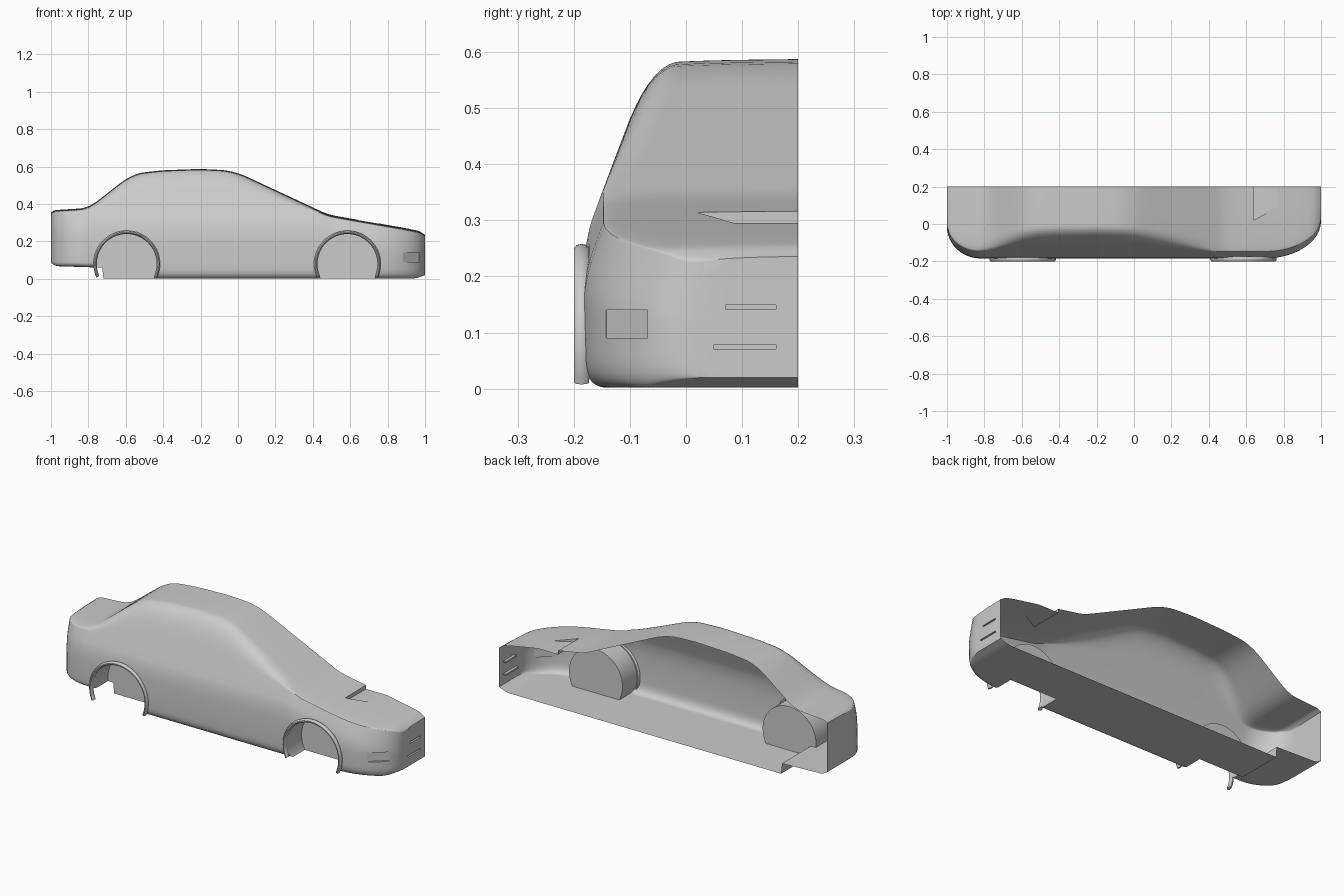
import bpy, bmesh, math
from mathutils import Matrix

if "Cube" in bpy.data.objects:
    bpy.data.objects.remove(bpy.data.objects["Cube"])

# Centreline profiles (x, z): top silhouette and underside
TOP = [(-1, .355), (-.98, .368), (-.82, .378), (-.77, .402), (-.6, .535), (-.53, .567), (-.4, .581),
       (-.2, .588), (-.06, .581), (.02, .559), (.48, .345), (.55, .332), (.9, .271), (.97, .256), (1, .235)]
BOTTOM = [(-1, .085), (-.97, .068), (-.725, .06), (-.72, .002), (.95, .002), (1, .02)]


def interp(table, x):
    x = max(table[0][0], min(table[-1][0], x))
    for (x0, z0), (x1, z1) in zip(table, table[1:]):
        if x <= x1:
            return z0 + (z1 - z0) * (x - x0) / (x1 - x0)


def top_z(x):
    s = .025 if abs(x) < .95 else .004
    return sum(interp(TOP, x + k * s) for k in (-1, -.5, 0, .5, 1)) / 5


def half_width(x):
    if x > .7:
        return .385 - .2 * (1 - math.sqrt(max(0, 1 - ((x - .7) / .3) ** 2)))
    if x < -.82:
        return .385 - .17 * (1 - math.sqrt(max(0, 1 - ((-.82 - x) / .18) ** 2)))
    return .385


def chaikin(pts, n=3):
    for _ in range(n):
        out = [pts[0]]
        for a, b in zip(pts, pts[1:]):
            out.append((a[0] * .75 + b[0] * .25, a[1] * .75 + b[1] * .25))
            out.append((a[0] * .25 + b[0] * .75, a[1] * .25 + b[1] * .75))
        pts = out + [pts[-1]]
    return pts


def section(x):
    zt, zb, k = top_z(x), interp(BOTTOM, x), half_width(x) / .385
    zs = min(.35, zt - .015)
    r = .35 - .37 * (zt - zs)
    ctrl = [(0, zt), (.6 * r, zt - .002), (r, zt - .007), (.35, zs), (.382, zs - .09),
            (.385, .11), (.38, zb), (.3, zb), (0, zb)]
    return [(x, .2 - d * k, z) for d, z in chaikin(ctrl)]


def make_object(name, bm):
    bmesh.ops.recalc_face_normals(bm, faces=bm.faces)
    me = bpy.data.meshes.new(name)
    bm.to_mesh(me)
    bm.free()
    ob = bpy.data.objects.new(name, me)
    bpy.context.collection.objects.link(ob)
    return ob


def loft(name, rings):
    bm = bmesh.new()
    vs = [[bm.verts.new(p) for p in r] for r in rings]
    n = len(vs[0])
    for a, b in zip(vs, vs[1:]):
        for i in range(n):
            j = (i + 1) % n
            bm.faces.new((a[i], a[j], b[j], b[i]))
    bm.faces.new(vs[0])
    bm.faces.new(vs[-1][::-1])
    return make_object(name, bm)


def box(name, centre, size, turn=0):
    bm = bmesh.new()
    m = Matrix.Translation(centre) @ Matrix.Rotation(turn, 4, 'Z') @ Matrix.Diagonal((*size, 1))
    bmesh.ops.create_cube(bm, size=1, matrix=m)
    return make_object(name, bm)


def smooth(ob, angle=35):
    bpy.ops.object.select_all(action='DESELECT')
    ob.select_set(True)
    bpy.context.view_layer.objects.active = ob
    bpy.ops.object.shade_smooth_by_angle(angle=math.radians(angle))


# Half body, lofted as a closed solid with denser stations at the rounded ends
ends = [math.sin(math.pi / 2 * i / 12) for i in range(13)]
xs = {round(-.82 + 1.52 * i / 50, 4) for i in range(51)} | {-.725, -.72}
xs |= {round(.7 + .3 * s, 4) for s in ends} | {round(-.82 - .18 * s, 4) for s in ends}
body = loft("body_shell", [section(x) for x in sorted(xs)])

# Cutters: wheel wells, corner lamp, front slots, hood recess
ARCHES = [("rear", -.595), ("front", .585)]
ARCH_Z, ARCH_R = .08, .163
cutters = []
for tag, x in ARCHES:
    bm = bmesh.new()
    m = Matrix.Translation((x, -.175, ARCH_Z)) @ Matrix.Rotation(math.pi / 2, 4, 'X')
    bmesh.ops.create_cone(bm, cap_ends=True, segments=64, radius1=ARCH_R, radius2=ARCH_R, depth=.25, matrix=m)
    cutters.append(make_object(tag + "_well_cutter", bm))
cutters.append(box("lamp_cutter", (.938, -.118, .115), (.115, .04, .05), math.radians(42)))
cutters.append(box("upper_slot_cutter", (1, .115, .145), (.03, .09, .008)))
cutters.append(box("lower_slot_cutter", (1, .105, .075), (.03, .11, .008)))
hood = [(.64, .02), (.64, .3), (.78, .3), (.78, .1)]
cutters.append(loft("hood_cutter", [[(x, y, z) for x, y in hood] for z in (.295, .4)]))

bpy.context.view_layer.objects.active = body
for c in cutters:
    mod = body.modifiers.new("cut", 'BOOLEAN')
    mod.operation, mod.object, mod.solver = 'DIFFERENCE', c, 'EXACT'
    c.hide_render = True
    bpy.ops.object.modifier_apply(modifier=mod.name)
for c in cutters:
    bpy.data.objects.remove(c)

# Open the shell along the centre plane
bm = bmesh.new()
bm.from_mesh(body.data)
cap = [f for f in bm.faces if all(v.co.y > .1995 for v in f.verts)]
bmesh.ops.delete(bm, geom=cap, context='FACES')
bm.to_mesh(body.data)
bm.free()
smooth(body)

# Raised lips around the wheel arches
for tag, x in ARCHES:
    rings = []
    for i in range(49):
        a = math.radians(-24 + 228 * i / 48)
        ring = []
        for j in range(10):
            t = 2 * math.pi * j / 10
            r = ARCH_R + .006 + .009 * math.cos(t)
            ring.append((x + r * math.cos(a), -.186 + .014 * math.sin(t), ARCH_Z + r * math.sin(a)))
        rings.append(ring)
    smooth(loft(tag + "_arch_lip", rings))
